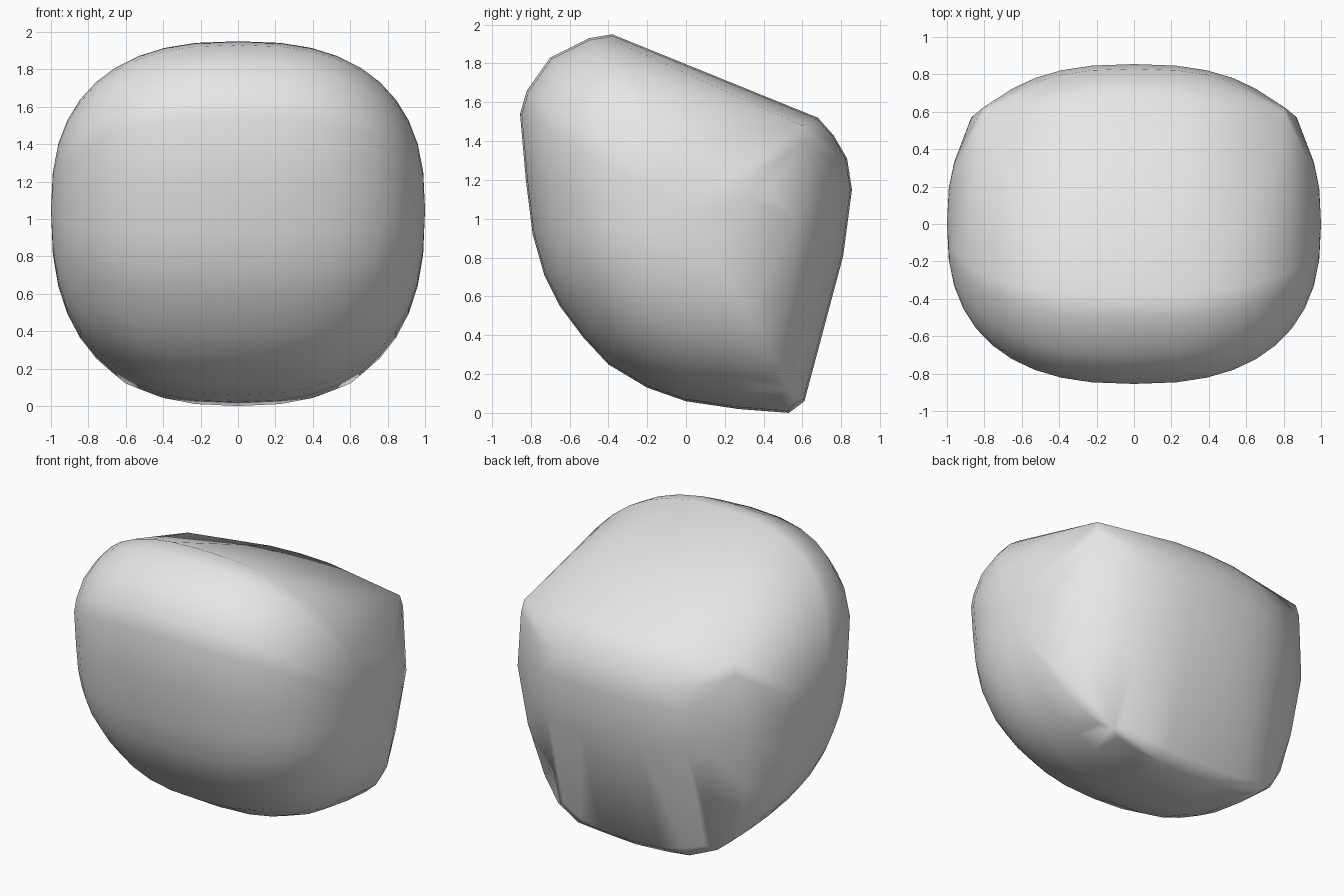
import bpy, bmesh, math
from mathutils import Vector

cube = bpy.data.objects.get("Cube")
if cube:
    bpy.data.objects.remove(cube, do_unlink=True)

# Plain grey stone
stone = bpy.data.materials.new("stone grey")
stone.use_nodes = True
grey = (0.8, 0.8, 0.8, 1.0)
stone.diffuse_color = grey
stone.node_tree.nodes["Principled BSDF"].inputs["Base Color"].default_value = grey

# Middle outline (y, z): domed front, sloping flat top, leaning flat back
PROFILE = [(-.855, 1.54), (-.82, 1.66), (-.7, 1.83), (-.5, 1.93), (-.38, 1.95),
           (.68, 1.52), (.76, 1.43), (.83, 1.31), (.855, 1.15), (.81, .81),
           (.61, .06), (.53, 0), (.27, .02), (0, .06), (-.2, .13), (-.4, .25),
           (-.53, .39), (-.65, .55), (-.73, .71), (-.79, .92), (-.825, 1.2)]
CENTRE_Z = 1.05
ROUNDNESS = 2.5
STEPS = 10

# Harder corners running down each side of the back, and the lower back lip
CORNERS = [(.8, .6, 1.48), (.81, .62, 1.4), (.87, .57, 1.0), (.82, .53, .6),
           (.73, .48, .26), (.6, .52, .12), (.42, .56, .05)]

bm = bmesh.new()

# Slices shrink towards both sides along a superellipse
for i in range(-STEPS, STEPS + 1):
    angle = i / STEPS * math.pi / 2
    x = math.copysign(abs(math.sin(angle)) ** (2 / ROUNDNESS), angle)
    scale = max(math.cos(angle), 0) ** (2 / ROUNDNESS)
    if scale < 0.01:
        bm.verts.new((x, 0, CENTRE_Z))
        continue
    for y, z in PROFILE:
        bm.verts.new((x, y * scale, CENTRE_Z + (z - CENTRE_Z) * scale))

for x, y, z in CORNERS:
    for side in (-1, 1):
        bm.verts.new((side * x, y, z))

# Wrap everything in one convex skin
hull = bmesh.ops.convex_hull(bm, input=bm.verts[:])
loose = {v for v in hull["geom_interior"] if isinstance(v, bmesh.types.BMVert)}
loose |= {v for v in bm.verts if not v.link_faces}
bmesh.ops.delete(bm, geom=list(loose), context="VERTS")
bmesh.ops.remove_doubles(bm, verts=bm.verts[:], dist=0.03)
bmesh.ops.recalc_face_normals(bm, faces=bm.faces[:])

mesh = bpy.data.meshes.new("boulder")
bm.to_mesh(mesh)
bm.free()
mesh.materials.append(stone)
boulder = bpy.data.objects.new("boulder", mesh)
bpy.context.collection.objects.link(boulder)

# Smooth shading with only the sharpest lip kept crisp
bpy.ops.object.select_all(action="DESELECT")
boulder.select_set(True)
bpy.context.view_layer.objects.active = boulder
bpy.ops.object.shade_smooth_by_angle(angle=math.radians(50))
